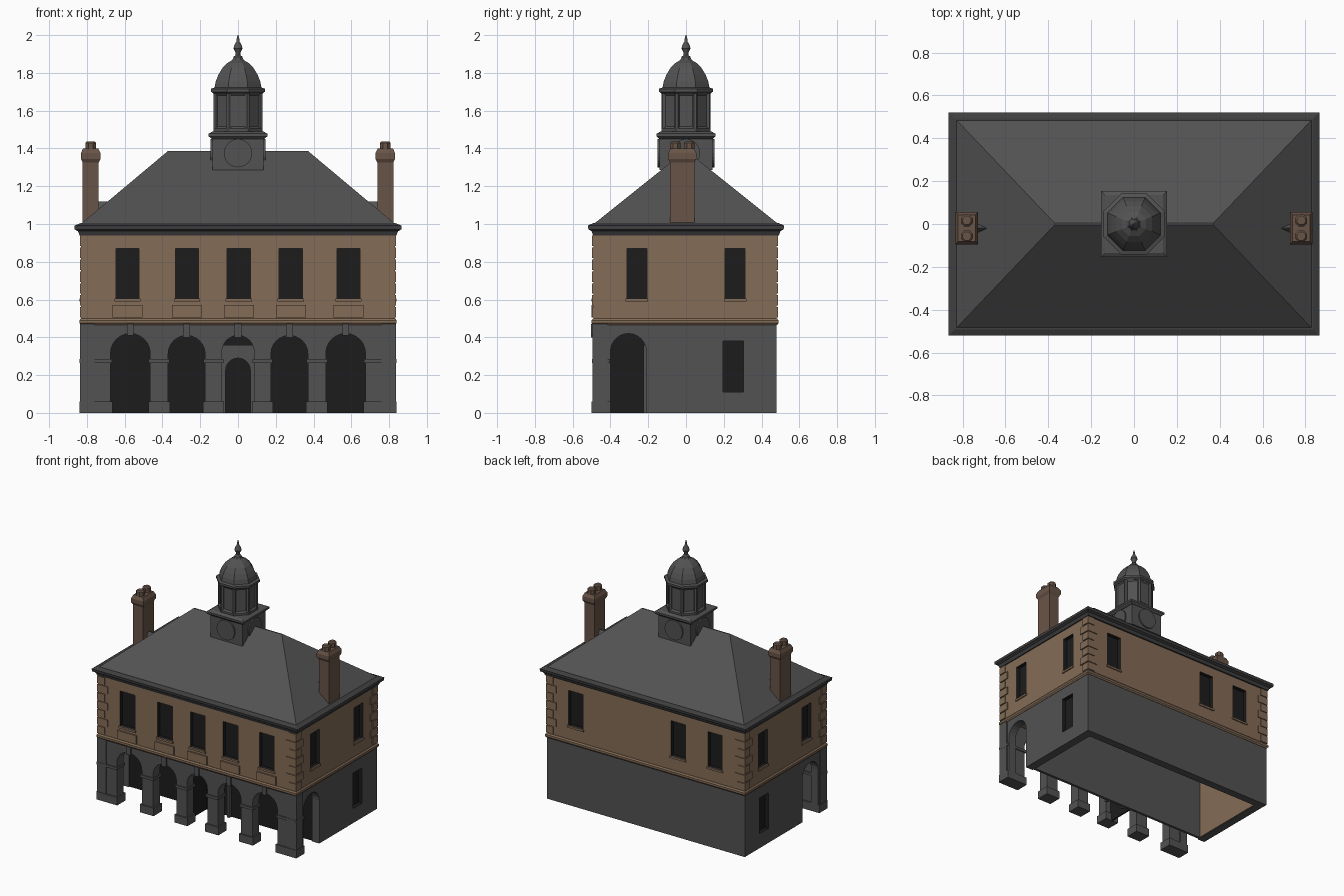
import bpy, bmesh
from math import pi, cos, sin
from mathutils import Vector

cube = bpy.data.objects.get("Cube")
if cube:
    bpy.data.objects.remove(cube, do_unlink=True)


def material(name, r, g, b):
    m = bpy.data.materials.new(name)
    m.use_nodes = True
    m.diffuse_color = (r, g, b, 1)
    node = m.node_tree.nodes["Principled BSDF"]
    node.inputs["Base Color"].default_value = (r, g, b, 1)
    node.inputs["Roughness"].default_value = 0.9
    return m


STONE = material("grey stone", 0.085, 0.085, 0.085)
SAND = material("tan sandstone", 0.23, 0.15, 0.095)
BRICK = material("brown chimney stone", 0.14, 0.088, 0.062)
DARK = material("dark opening", 0.012, 0.012, 0.012)
TRIM = material("dark grey eaves", 0.05, 0.05, 0.052)


def finish(name, bm, *mats):
    bmesh.ops.recalc_face_normals(bm, faces=bm.faces)
    mesh = bpy.data.meshes.new(name)
    bm.to_mesh(mesh)
    bm.free()
    for m in mats:
        mesh.materials.append(m)
    ob = bpy.data.objects.new(name, mesh)
    bpy.context.collection.objects.link(ob)
    return ob


def add_box(bm, x0, x1, y0, y1, z0, z1):
    made = bmesh.ops.create_cube(bm, size=1)["verts"]
    for v in made:
        v.co = Vector((x0 if v.co.x < 0 else x1, y0 if v.co.y < 0 else y1, z0 if v.co.z < 0 else z1))


def boxes(name, items, *mats):
    bm = bmesh.new()
    for b in items:
        add_box(bm, *b)
    return finish(name, bm, *mats)


def stack(name, levels, n, mat, cx=0, cy=0):
    """Loft of n-sided rings given as (half width x, half width y, z)."""
    bm = bmesh.new()
    k = 1 / cos(pi / n)
    rings = []
    for rx, ry, z in levels:
        angles = [pi / n + 2 * pi * i / n for i in range(n)]
        rings.append([bm.verts.new((cx + rx * k * cos(a), cy + ry * k * sin(a), z)) for a in angles])
    for lo, hi in zip(rings, rings[1:]):
        for i in range(n):
            j = (i + 1) % n
            bm.faces.new((lo[i], lo[j], hi[j], hi[i]))
    bm.faces.new(rings[0][::-1])
    bm.faces.new(rings[-1])
    return finish(name, bm, mat)


def arch_wall(name, a, b, top, arches, axis, p0, p1, *mats):
    """Wall along x or y with round-headed openings (centre, width, crown)."""
    pts = [(a, 0)]
    for c, w, crown in arches:
        r = w / 2
        pts.append((c - r, 0))
        pts += [(c - r * cos(pi * i / 12), crown - r + r * sin(pi * i / 12)) for i in range(13)]
        pts.append((c + r, 0))
    pts += [(b, 0), (b, top), (a, top)]
    along_x = axis == "x"
    bm = bmesh.new()
    face = bm.faces.new([bm.verts.new((u, p0, z) if along_x else (p0, u, z)) for u, z in pts])
    new = bmesh.ops.extrude_face_region(bm, geom=[face], use_keep_orig=True)["geom"]
    step = Vector((0, p1 - p0, 0) if along_x else (p1 - p0, 0, 0))
    bmesh.ops.translate(bm, verts=[g for g in new if isinstance(g, bmesh.types.BMVert)], vec=step)
    return finish(name, bm, *mats)


def cut(ob, items):
    """Sink dark window recesses into a wall."""
    tool = boxes("window_cutter", items, ob.data.materials[0], DARK)
    for p in tool.data.polygons:
        p.material_index = 1
    tool.hide_render = True
    mod = ob.modifiers.new("windows", "BOOLEAN")
    mod.operation, mod.solver, mod.object = "DIFFERENCE", "EXACT", tool
    bpy.context.view_layer.objects.active = ob
    bpy.ops.object.modifier_apply(modifier=mod.name)
    bpy.data.objects.remove(tool, do_unlink=True)


W, F, B = 0.83, -0.49, 0.48      # half width, front and back planes
FLOOR, EAVE = 0.47, 0.95
D = 0.03                         # window recess depth

# Ground floor: arcaded front, side walls, back wall
arches = [(-0.57, 0.21, 0.42), (-0.272, 0.195, 0.41), (0, 0.17, 0.41),
          (0.272, 0.195, 0.41), (0.57, 0.21, 0.42)]
arch_wall("front_arcade", -W, W, FLOOR, arches, "x", F, F + 0.08, STONE)
for side, label in ((1, "left"), (-1, "right")):
    wall = arch_wall(label + "_ground_wall", F + 0.08, B, FLOOR, [(-0.305, 0.19, 0.42)], "y",
                     side * (W - 0.06), side * W, STONE, DARK)
    xs = sorted((side * (W - D), side * (W + D)))
    cut(wall, [(*xs, 0.195, 0.305, 0.11, 0.38)])
    xs = sorted((side * (W - 0.06), side * (W - 0.066)))
    boxes(label + "_inner_lining", [(*xs, -0.18, B - 0.06, 0.002, FLOOR)], SAND)
boxes("back_ground_wall", [(-W + 0.06, W - 0.06, B - 0.06, B, 0, FLOOR)], STONE)

# Wall behind the arcade, dark on its front
inner = boxes("arcade_inner_wall", [(-W + 0.06, W - 0.06, -0.2, -0.18, 0, FLOOR)], STONE, DARK)
for p in inner.data.polygons:
    p.material_index = int(p.normal.y < -0.5)
boxes("arcade_partition", [(-0.135, -0.125, F + 0.08, -0.2, 0, FLOOR)], DARK)
arch_wall("door_surround", -0.084, 0.084, 0.36, [(0, 0.13, 0.29)], "x", -0.225, -0.2, STONE)

# Pier plinths and imposts
edges = [-W] + [c + s * w / 2 for c, w, _ in arches for s in (-1, 1)] + [W]
piers = list(zip(edges[::2], edges[1::2]))
trims = []
for x0, x1 in piers:
    for z0, z1, e in ((0, 0.06, 0.01), (0.265, 0.285, 0.008)):
        trims.append((x0 - e, x1 + e, F - e, F + 0.08 + e, z0, z1))
boxes("pier_mouldings", trims, STONE)
boxes("corner_pilasters", [(*sorted((s * 0.76, s * 0.837)), F - 0.006, F + 0.075, 0, FLOOR)
                           for s in (-1, 1)], STONE)
boxes("keystones", [(c - 0.018, c + 0.018, F - 0.012, F, t - 0.01, FLOOR) for c, w, t in arches], STONE)

# Upper floor with its windows
upper = boxes("upper_floor", [(-W, W, F, B, FLOOR, EAVE)], SAND, DARK)
front_x = [-0.585, -0.27, 0.005, 0.28, 0.585]
back_x = [0.59, -0.27, -0.58]
side_y = [-0.26, 0.26]
z0, z1 = 0.605, 0.87
holes = [(x - 0.062, x + 0.062, F - D, F + D, z0, z1) for x in front_x]
holes += [(x - 0.06, x + 0.06, B - D, B + D, z0, z1) for x in back_x]
holes += [(s * W - D, s * W + D, y - 0.053, y + 0.053, z0, z1) for s in (-1, 1) for y in side_y]
cut(upper, holes)
for p in upper.data.polygons:
    if p.normal.z < -0.9 and p.center.z < 0.5:
        p.material_index = 1

# Window sills and the panels under the front windows
sills = [(x - 0.07, x + 0.07, F - 0.01, F, 0.59, z0) for x in front_x]
sills += [(x - 0.068, x + 0.068, B, B + 0.008, 0.59, z0) for x in back_x]
sills += [(s * W - 0.008, s * W + 0.008, y - 0.06, y + 0.06, 0.59, z0) for s in (-1, 1) for y in side_y]
boxes("window_sills", sills, SAND)
boxes("window_aprons", [(x - 0.08, x + 0.08, F - 0.01, F, 0.505, 0.57) for x in front_x], SAND)

# String course and alternating corner stones
mid, depth = (F + B) / 2, (B - F) / 2
stack("string_course", [(W + e, depth + e, z) for e, z in
                        ((0.002, 0.465), (0.01, 0.475), (0.01, 0.49), (0.002, 0.5))], 4, SAND, 0, mid)
quoins = []
for i in range(7):
    size = 0.08 if i % 2 else 0.055
    z = 0.505 + i * 0.063
    for s in (-1, 1):
        x = sorted((s * (W - size), s * (W + 0.007)))
        quoins.append((*x, F - 0.007, F + size, z, z + 0.055))
        quoins.append((*x, B - size, B + 0.007, z, z + 0.055))
boxes("corner_stones", quoins, SAND)

# Eaves and hipped roof
stack("eaves", [(0.838, 0.492, 0.94), (0.848, 0.5, 0.962), (0.865, 0.517, 0.972),
                (0.865, 0.52, 0.992), (0.835, 0.492, 1.004)], 4, TRIM)
stack("hipped_roof", [(0.838, 0.495, 0.995), (0.37, 0.004, 1.387)], 4, STONE)

# Chimneys with pots and the small saddles behind them
for side, label in ((1, "left"), (-1, "right")):
    x, y = side * 0.78, -0.02
    stack(label + "_chimney", [(0.042, 0.064, 0.99), (0.042, 0.064, 1.325), (0.052, 0.075, 1.345),
                               (0.052, 0.075, 1.375), (0.04, 0.062, 1.4)], 4, BRICK, x, y)
    for dy in (-0.037, 0.037):
        stack(label + "_chimney_pot", [(0.028, 0.028, 1.395), (0.028, 0.028, 1.43),
                                       (0.02, 0.02, 1.438)], 8, BRICK, x, y + dy)
    stack(label + "_chimney_saddle", [(0.06, 0.055, 1.02), (0.035, 0.002, 1.12)], 4, STONE, side * 0.715, y)

# Cupola: square base with clock discs, slab, octagonal drum and dome
stack("cupola_base", [(0.135, 0.14, 1.285), (0.135, 0.14, 1.455)], 4, STONE)
stack("cupola_slab", [(0.138, 0.142, 1.45), (0.155, 0.155, 1.464), (0.155, 0.155, 1.478),
                      (0.135, 0.135, 1.49)], 4, STONE)
for i in range(4):
    bpy.ops.mesh.primitive_cylinder_add(vertices=24, radius=0.075, depth=0.02, rotation=(pi / 2, 0, i * pi / 2),
                                        location=(0.135 * sin(i * pi / 2), -0.14 * cos(i * pi / 2), 1.375))
    bpy.context.object.name = "clock_disc"
    bpy.context.object.data.materials.append(STONE)
drum = [(0.13, 1.48), (0.13, 1.505), (0.118, 1.515), (0.118, 1.68), (0.126, 1.69)]
stack("cupola_drum", [(r, r, z) for r, z in drum], 8, STONE)
for i in range(8):
    a = pi / 8 + i * pi / 4
    stack("drum_corner_post", [(0.012, 0.012, 1.49), (0.012, 0.012, 1.7)], 6, STONE,
          0.126 * cos(a), 0.126 * sin(a))
dome = [(0.128, 1.69), (0.142, 1.7), (0.142, 1.716), (0.124, 1.722), (0.118, 1.755), (0.104, 1.79),
        (0.083, 1.825), (0.057, 1.852), (0.03, 1.868), (0.022, 1.885)]
stack("cupola_dome", [(r, r, z) for r, z in dome], 8, STONE)
tip = [(0.026, 1.87), (0.024, 1.885), (0.012, 1.895), (0.014, 1.91), (0.024, 1.928),
       (0.02, 1.945), (0.009, 1.965), (0.006, 1.985), (0.002, 2.0)]
finial = stack("finial", [(r, r, z) for r, z in tip], 12, STONE)
bpy.ops.object.select_all(action="DESELECT")
finial.select_set(True)
bpy.context.view_layer.objects.active = finial
bpy.ops.object.shade_smooth_by_angle()
